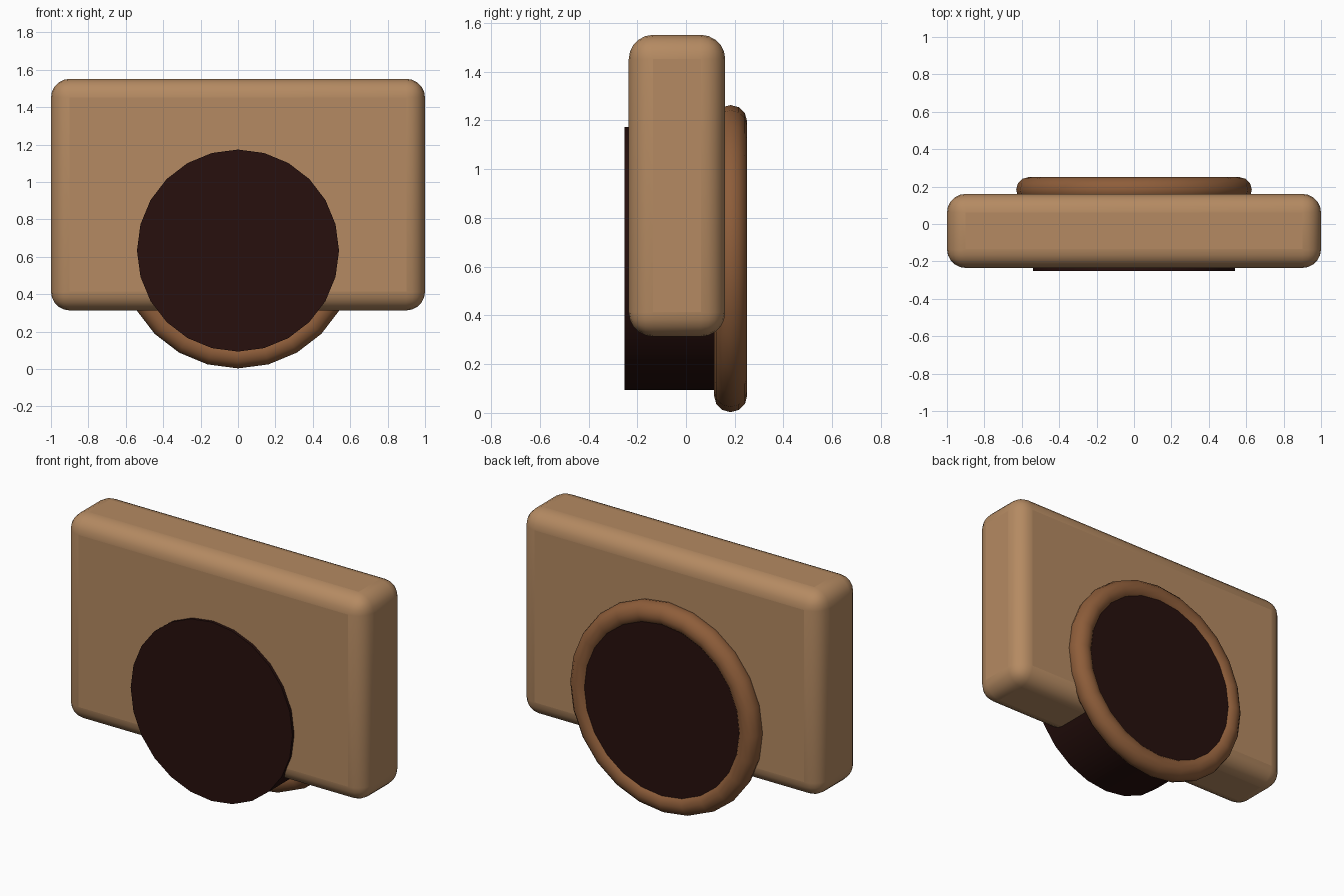
import bpy
from math import pi, radians

if "Cube" in bpy.data.objects:
    bpy.data.objects.remove(bpy.data.objects["Cube"], do_unlink=True)


def material(name, rgb):
    mat = bpy.data.materials.new(name)
    mat.use_nodes = True
    color = (*rgb, 1)
    mat.diffuse_color = color
    mat.node_tree.nodes["Principled BSDF"].inputs["Base Color"].default_value = color
    return mat


def finish(name, mat):
    obj = bpy.context.object
    obj.name = name
    obj.data.materials.append(mat)
    bpy.ops.object.transform_apply(location=False, rotation=True, scale=True)
    return obj


tan = material("light tan", (0.46, 0.255, 0.122))
brown = material("warm brown", (0.27, 0.11, 0.042))
dark = material("dark brown", (0.02, 0.005, 0.004))

HUB_Z = 0.633
SIDES = 24

# Rounded slab body
bpy.ops.mesh.primitive_cube_add(size=1, location=(0, -0.037, 0.932))
bpy.context.object.scale = (2, 0.396, 1.238)
body = finish("body", tan)
bevel = body.modifiers.new("rounded_edges", "BEVEL")
bevel.width = 0.1
bevel.segments = 5
bpy.ops.object.shade_smooth_by_angle(angle=radians(40))

# Dark drum passing through the body
FRONT, BACK = -0.252, 0.231
bpy.ops.mesh.primitive_cylinder_add(
    vertices=SIDES, radius=0.54, depth=BACK - FRONT,
    location=(0, (FRONT + BACK) / 2, HUB_Z), rotation=(pi / 2, 0, 0))
finish("drum", dark)
bpy.ops.object.shade_smooth_by_angle(angle=radians(30))

# Rounded rim around the back of the drum
bpy.ops.mesh.primitive_torus_add(
    major_segments=SIDES, minor_segments=12,
    major_radius=0.562, minor_radius=0.068,
    location=(0, 0.183, HUB_Z), rotation=(pi / 2, 0, 0))
finish("rim", brown)
bpy.ops.object.shade_smooth()
